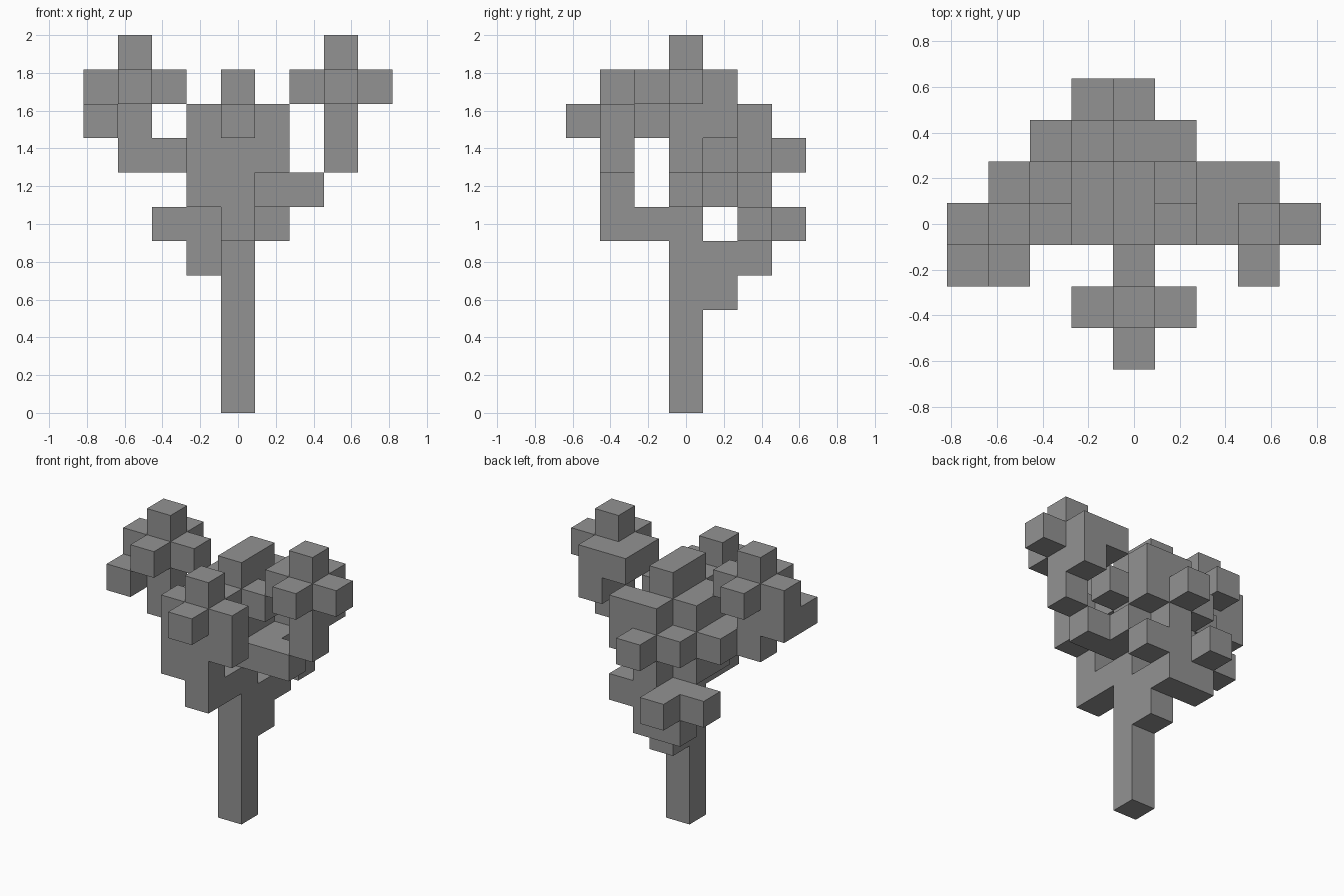
import bpy, bmesh
from mathutils import Vector

if "Cube" in bpy.data.objects:
    bpy.data.objects.remove(bpy.data.objects["Cube"])

U = 2 / 11  # edge of one block; the tree is 11 blocks tall

grey = bpy.data.materials.new("dark_grey")
grey.diffuse_color = (0.29, 0.29, 0.29, 1)
grey.use_nodes = True
grey.node_tree.nodes["Principled BSDF"].inputs["Base Color"].default_value = grey.diffuse_color


def box(a, b=None):
    """All grid cells between corners a and b, inclusive."""
    b = b or a
    return {(i, j, k) for i in range(a[0], b[0] + 1)
            for j in range(a[1], b[1] + 1) for k in range(a[2], b[2] + 1)}


def tuft(x, y, z):
    """Leaf cluster: a centre block with four side arms and a tip."""
    return (box((x - 1, y, z), (x + 1, y, z)) | box((x, y - 1, z), (x, y + 1, z))
            | box((x, y, z + 1)))


parts = {
    # straight stem
    "trunk": box((0, 0, 0), (0, 0, 7)),
    # branches stepping outwards from the stem
    "front_branch": box((0, -2, 5), (0, -1, 5)) | box((0, -2, 6), (0, -2, 7)),
    "back_branch": box((0, 1, 3), (0, 1, 4)) | box((0, 2, 4), (0, 2, 6)),
    "left_branch": box((-3, 0, 7), (-1, 0, 7)) | box((-1, 0, 6), (-1, 1, 6)) | box((-3, 0, 8)),
    "right_branch": box((1, 0, 6), (2, 0, 6)) | box((1, 1, 6)) | box((3, 0, 7), (3, 0, 8)),
    # leaf clusters with their extra blocks
    "left_leaves": tuft(-3, 0, 9) | box((-4, -1, 8), (-4, 0, 8)),
    "right_leaves": tuft(3, 0, 9) | box((2, 1, 9)) | box((3, 1, 8)),
    "front_leaves": tuft(0, -2, 8) | box((-1, -2, 6), (-1, -2, 7)) | box((1, -2, 7)),
    "top_leaves": tuft(0, 0, 8) | box((0, 1, 9)),
    "back_leaves": tuft(0, 2, 7) | box((1, 2, 8)),
    "back_left_leaves": tuft(-1, 1, 7),
    "low_back_leaves": box((-2, 2, 5), (1, 2, 5)) | box((-1, 3, 5)) | box((-1, 2, 4)),
}
solid = set().union(*parts.values())
done = set()


def build(name, cells):
    """Make the outer skin of a part, leaving out faces buried in the tree."""
    bm = bmesh.new()
    for c in sorted(cells):
        for axis in range(3):
            for s in (-1, 1):
                n = list(c)
                n[axis] += s
                if tuple(n) in solid:
                    continue
                d, e, f = Vector(), Vector(), Vector()
                d[axis] = s
                e[(axis + 1) % 3] = 1
                f[(axis + 2) % 3] = s
                mid = Vector(c) + Vector((0, 0, 0.5)) + d / 2
                bm.faces.new([bm.verts.new((mid + (p * e + q * f) / 2) * U)
                              for p, q in ((-1, -1), (1, -1), (1, 1), (-1, 1))])
    bmesh.ops.remove_doubles(bm, verts=bm.verts, dist=0.001)
    mesh = bpy.data.meshes.new(name)
    bm.to_mesh(mesh)
    bm.free()
    mesh.materials.append(grey)
    bpy.context.collection.objects.link(bpy.data.objects.new(name, mesh))


for name, cells in parts.items():
    build(name, cells - done)
    done |= cells
